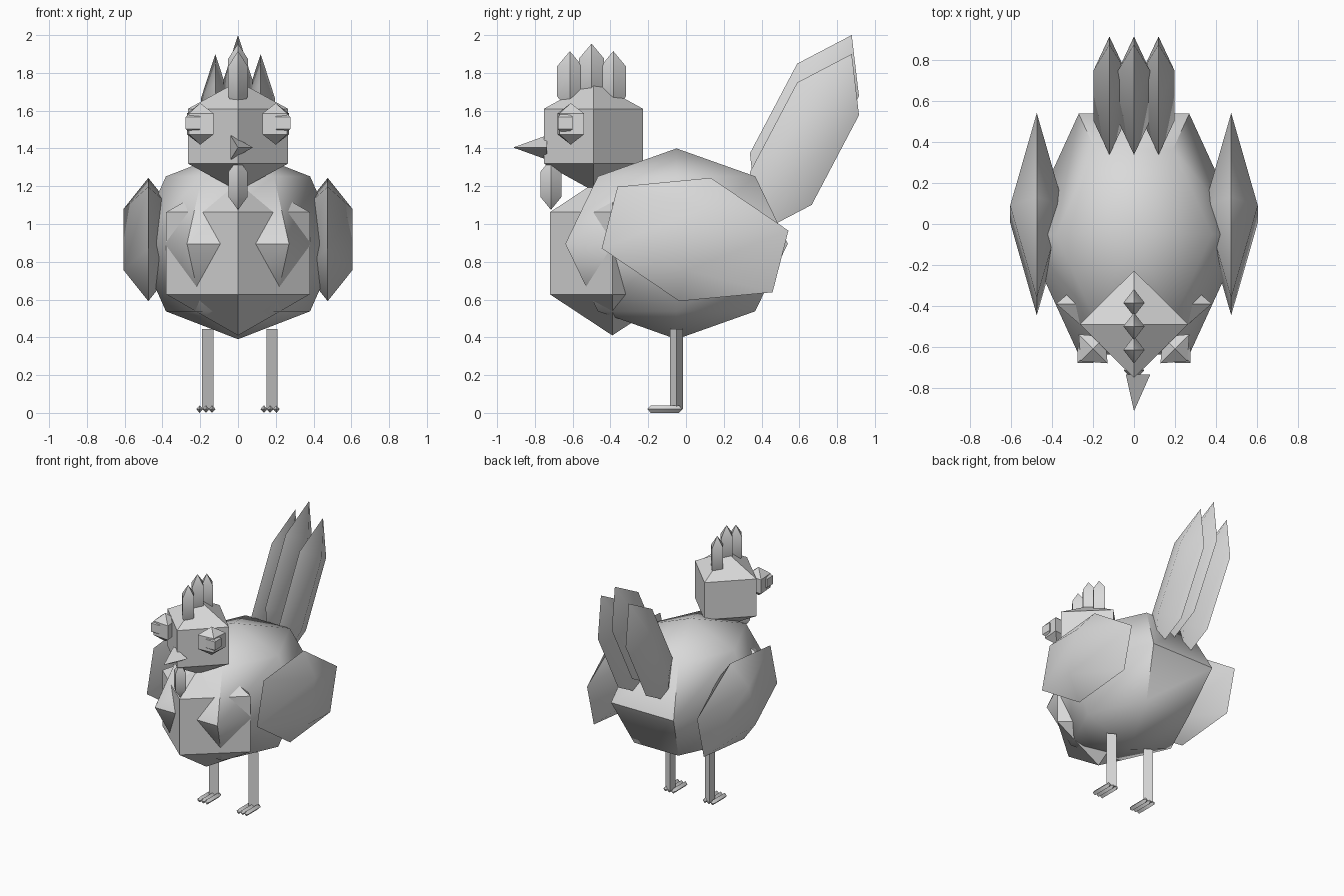
import bpy, bmesh
from math import sin, cos, pi, radians
from mathutils import Matrix, Vector

cube = bpy.data.objects.get("Cube")
if cube:
    bpy.data.objects.remove(cube)

grey = bpy.data.materials.new("plain grey")
grey.use_nodes = True
color = (0.7, 0.7, 0.7, 1)
grey.diffuse_color = color
grey.node_tree.nodes["Principled BSDF"].inputs["Base Color"].default_value = color


def lathe(name, center, scale, profile, sides=4, rot=(0, "X")):
    """Spin (radius, height) points round z; zero radius makes a pole."""
    bm = bmesh.new()
    rings = []
    for r, h in profile:
        count = sides if r else 1
        rings.append([bm.verts.new((r * cos(2 * pi * i / sides),
                                    r * sin(2 * pi * i / sides), h))
                      for i in range(count)])
    for low, high in zip(rings, rings[1:]):
        for i in range(sides):
            j = (i + 1) % sides
            loop = [low[i % len(low)], low[j % len(low)],
                    high[j % len(high)], high[i % len(high)]]
            bm.faces.new(list(dict.fromkeys(loop)))
    for ring in (rings[0], rings[-1]):
        if len(ring) > 1:
            bm.faces.new(ring)
    bm.transform(Matrix.Translation(center)
                 @ Matrix.Rotation(radians(rot[0]), 4, rot[1])
                 @ Matrix.Diagonal((*scale, 1)))
    bmesh.ops.recalc_face_normals(bm, faces=bm.faces)
    mesh = bpy.data.meshes.new(name)
    bm.to_mesh(mesh)
    bm.free()
    mesh.materials.append(grey)
    obj = bpy.data.objects.new(name, mesh)
    bpy.context.collection.objects.link(obj)
    bpy.ops.object.select_all(action="DESELECT")
    obj.select_set(True)
    bpy.context.view_layer.objects.active = obj
    bpy.ops.object.shade_smooth_by_angle(angle=radians(48))
    return obj


def ball(steps):
    """Profile of a coarse sphere whose widest ring has radius one."""
    wide = max(sin(pi * i / steps) for i in range(steps))
    inner = [(sin(pi * i / steps) / wide, -cos(pi * i / steps))
             for i in range(1, steps)]
    return [(0, -1)] + inner + [(0, 1)]


GEM = ball(3)
BAR = [(0, -1), (1, -0.8), (1, 0.8), (0, 1)]
ROD = [(1, 0), (1, 1)]
SPIKE = [(1, 0), (0, 1)]

# Body, chest and head
lathe("body", (0, -0.05, 0.895), (0.54, 0.68, 0.505), ball(4), sides=6)
lathe("chest", (0, -0.39, 0.845), (0.38, 0.33, 0.435), GEM)
lathe("head", (0, -0.49, 1.465), (0.265, 0.262, 0.29), GEM)

# Comb, wattle and beak
for label, y, z in (("front", -0.615, 1.755), ("middle", -0.5, 1.795), ("back", -0.385, 1.755)):
    lathe("comb_" + label, (0, y, z), (0.052, 0.067, 0.16), GEM)
lathe("wattle", (0, -0.715, 1.21), (0.05, 0.055, 0.135), GEM)
lathe("beak", (0, -0.735, 1.405), (0.08, 0.075, 0.18), SPIKE, sides=3, rot=(90, "X"))

# Tail feathers
for label, x, z in (("right", -0.12, 1.425), ("middle", 0, 1.525), ("left", 0.12, 1.425)):
    lathe("tail_feather_" + label, (x, 0.627, z), (0.077, 0.185, 0.537), GEM, rot=(-27.8, "X"))

# Paired parts
for label, s in (("left", 1), ("right", -1)):
    lathe("wing_" + label, (s * 0.475, 0.048, 0.918), (0.13, 0.467, 0.337), GEM, rot=(-14.4, "X"))
    lathe("eye_" + label, (s * 0.2, -0.61, 1.53), (0.085, 0.1, 0.11), GEM, rot=(s * -45, "Z"))
    lathe("pupil_" + label, (s * 0.238, -0.64, 1.535), (0.055, 0.055, 0.065), GEM, rot=(s * -45, "Z"))
    lathe("leg_" + label, (s * 0.17, -0.05, 0.02), (0.04, 0.04, 0.425), ROD, sides=3)
    for toe, dx in (("inner", -0.033), ("middle", 0), ("outer", 0.033)):
        lathe(f"toe_{toe}_{label}", (s * (0.17 + dx), -0.112, 0.02),
              (0.018, 0.02, 0.093), BAR, rot=(90, "X"))
